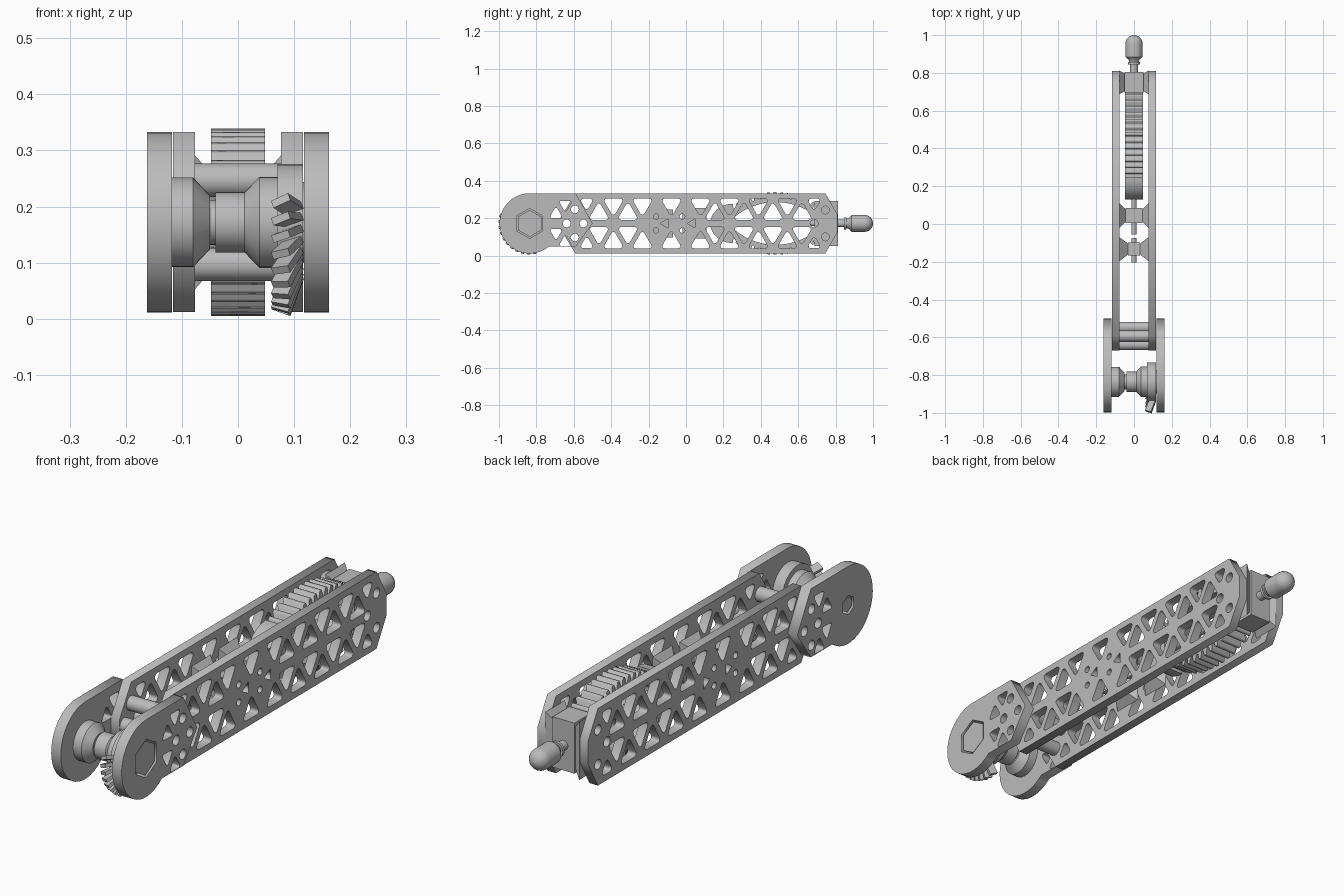
import bpy, bmesh, math
from mathutils import Matrix, Vector

cube = bpy.data.objects.get("Cube")
if cube:
    bpy.data.objects.remove(cube, do_unlink=True)

grey = bpy.data.materials.new("plain_grey")
grey.use_nodes = True
grey.diffuse_color = (0.5, 0.5, 0.5, 1)
grey.node_tree.nodes["Principled BSDF"].inputs["Base Color"].default_value = (0.5, 0.5, 0.5, 1)

MID = 0.172      # height of the long axis
HUB_Y = -0.836   # front pivot
PITCH = 0.155    # truss spacing


def add(name, mesh, smooth=False):
    ob = bpy.data.objects.new(name, mesh)
    bpy.context.scene.collection.objects.link(ob)
    mesh.materials.clear()
    mesh.materials.append(grey)
    if smooth:
        bpy.ops.object.select_all(action="DESELECT")
        ob.select_set(True)
        bpy.context.view_layer.objects.active = ob
        bpy.ops.object.shade_smooth_by_angle(angle=math.radians(35))
    return ob


def ngon(y, z, r, n, turn=0.0):
    return [(y + r * math.cos(turn + math.tau * i / n),
             z + r * math.sin(turn + math.tau * i / n)) for i in range(n)]


def triangle(y, z, r, up, soft=0.012):
    """Rounded triangular hole."""
    pts = []
    for k in range(3):
        a = math.radians((90 if up else -90) + 120 * k)
        cy, cz = y + (r - 2 * soft) * math.cos(a), z + (r - 2 * soft) * math.sin(a)
        for d in (-60, -20, 20, 60):
            b = a + math.radians(d)
            pts.append((cy + soft * math.cos(b), cz + soft * math.sin(b)))
    return pts


def prism(name, loops, x0, x1, smooth=False):
    """Side profile (y, z) with holes, extruded across x."""
    cu = bpy.data.curves.new(name, "CURVE")
    cu.dimensions = "2D"
    cu.fill_mode = "BOTH"
    cu.extrude = abs(x1 - x0) / 2
    for loop in loops:
        sp = cu.splines.new("POLY")
        sp.points.add(len(loop) - 1)
        for p, (y, z) in zip(sp.points, loop):
            p.co = (y, z, 0, 1)
        sp.use_cyclic_u = True
    tmp = bpy.data.objects.new(name + "_curve", cu)
    mesh = bpy.data.meshes.new_from_object(tmp)
    bpy.data.objects.remove(tmp)
    bpy.data.curves.remove(cu)
    mesh.transform(Matrix(((0, 0, 1, (x0 + x1) / 2), (1, 0, 0, 0), (0, 1, 0, 0), (0, 0, 0, 1))))
    return add(name, mesh, smooth)


def lathe(name, profile, axis, centre, n=32, turn=0.0, scale=(1, 1), smooth=True):
    """Revolve (position, radius) steps around the x or y axis."""
    bm = bmesh.new()
    rings = []
    for pos, r in profile:
        ring = []
        for u, v in ngon(0, 0, r, n, turn):
            u, v = u * scale[0], v * scale[1]
            co = Vector((pos, u, v)) if axis == "X" else Vector((u, pos, v))
            ring.append(bm.verts.new(co + Vector(centre)))
        rings.append(ring)
    for a, b in zip(rings, rings[1:]):
        for i in range(n):
            j = (i + 1) % n
            bm.faces.new((a[i], a[j], b[j], b[i]))
    bm.faces.new(rings[0])
    bm.faces.new(rings[-1])
    bmesh.ops.recalc_face_normals(bm, faces=bm.faces)
    mesh = bpy.data.meshes.new(name)
    bm.to_mesh(mesh)
    bm.free()
    return add(name, mesh, smooth)


def box(name, size, matrix):
    bm = bmesh.new()
    bmesh.ops.create_cube(bm, size=1, matrix=matrix @ Matrix.Diagonal((*size, 1)))
    mesh = bpy.data.meshes.new(name)
    bm.to_mesh(mesh)
    bm.free()
    return add(name, mesh)


# Truss side plates
front_bolts = [(-0.594, MID + 0.075), (-0.594, MID - 0.075), (-0.638, MID), (-0.548, MID)]
rear_bolts = [(0.745, MID + 0.072), (0.745, MID - 0.072), (0.685, MID)]
truss = [[(-0.67, 0.14), (-0.592, 0.012), (0.745, 0.012), (0.81, 0.125),
          (0.81, 0.22), (0.745, 0.333), (-0.592, 0.333), (-0.67, 0.204)]]
truss += [ngon(y, z, 0.021, 16) for y, z in front_bolts + rear_bolts]
for k in range(9):
    node = -0.543 + PITCH * k
    for s in (1, -1):
        if 0 < k < 8:
            truss.append(triangle(node, MID + s * 0.1, 0.066, s < 0))
        else:
            inward = 0.012 if k == 0 else -0.012
            truss.append(triangle(node + inward, MID + s * 0.11, 0.045, s < 0))
        if k < 8 and k not in (2, 3):
            truss.append(triangle(node + PITCH / 2, MID + s * 0.052, 0.066, s > 0))
# Small mounting holes of the two middle brackets
for s in (1, -1):
    truss.append(ngon(-0.16, MID + s * 0.037, 0.014, 12))
    truss.append(ngon(-0.02, MID + s * 0.037, 0.014, 12))
for y in (-0.11, 0.035):
    truss.append(ngon(y, MID, 0.028, 3, math.pi))

# Rounded front end plates
end_outline = [(HUB_Y + 0.161 * math.cos(a), MID + 0.161 * math.sin(a))
               for a in (math.radians(90 + 220 * i / 24) for i in range(25))]
end_outline += [(-0.59, 0.048), (-0.5, MID), (-0.59, 0.333)]
end_holes = [ngon(y, z, 0.021, 16) for y, z in front_bolts]
for s in (1, -1):
    end_holes.append(triangle(-0.645, MID + s * 0.1, 0.042, s < 0, 0.008))
    end_holes.append(triangle(-0.695, MID + s * 0.05, 0.042, s > 0, 0.008))

for side, s, hex_r in (("left", 1, 0.08), ("right", -1, 0.04)):
    prism(side + "_truss_plate", truss, s * 0.077, s * 0.116)
    hexagon = ngon(HUB_Y, MID, hex_r, 6, math.pi / 6)
    prism(side + "_end_plate", [end_outline, hexagon] + end_holes, s * 0.118, s * 0.162)
    prism(side + "_hex_plug", [ngon(HUB_Y, MID, hex_r - 0.008, 6, math.pi / 6)], s * 0.11, s * 0.158)

# Tubular spacers between the plates at the front
for y, z in front_bolts:
    prism("front_spacer", [ngon(y, z, 0.03, 24), ngon(y, z, 0.021, 24)], -0.077, 0.077, True)

# Pivot hub with flared ends
lathe("pivot_hub", [(-0.118, 0.08), (-0.08, 0.08), (-0.05, 0.048), (-0.05, 0.04), (-0.04, 0.04),
                    (-0.04, 0.054), (0.012, 0.054), (0.038, 0.081), (0.07, 0.081), (0.07, 0.104),
                    (0.116, 0.104)], "X", (0, HUB_Y, MID))

# Bevel gear teeth on the front lower quarter
for i in range(11):
    a = math.radians(166 + 11.5 * i)
    m = (Matrix.Translation((0.088, HUB_Y, MID)) @ Matrix.Rotation(a, 4, "X")
         @ Matrix.Translation((0, 0.128, 0)) @ Matrix.Rotation(math.radians(20), 4, "Z")
         @ Matrix.Rotation(math.radians(20), 4, "Y"))
    box("gear_tooth", (0.034, 0.07, 0.014), m)

# Shaft brackets: block with flared feet on each plate
for name, y, bx, by, bz, foot in (("front_bracket", -0.133, 0.032, 0.034, 0.04, 0.03),
                                  ("middle_bracket", 0.045, 0.045, 0.04, 0.05, 0.025),
                                  ("rear_bracket", 0.75, 0.05, 0.055, 0.105, 0.0)):
    box(name, (2 * bx, 2 * by, 2 * bz), Matrix.Translation((0, y, MID)))
    for s in (1, -1):
        q = math.sqrt(2)
        wide = 1 + foot / by if foot else 1.15
        lathe(name + "_foot", [(s * bx, 0.85 * q), (s * 0.078, wide * q)], "X", (0, y, MID),
              4, math.pi / 4, (by, bz), False)

# Thin shafts along the middle
for name, y0, y1, r in (("front_shaft", -0.205, -0.075, 0.013), ("drive_shaft", -0.055, 0.16, 0.013),
                        ("centre_rod", 0.2, 0.72, 0.015)):
    lathe(name, [(y0, r), (y1, r)], "Y", (0, 0, MID), 16)

# Rounded cap in front of the bowed racks
cap = [(0.25 + 0.12 * math.cos(a), MID + 0.105 * math.sin(a))
       for a in (math.radians(90 + 180 * i / 16) for i in range(17))]
prism("rack_cap", [cap], -0.048, 0.048, True)

# Bowed toothed racks above and below the rod
TEETH = 15
for name, s in (("upper_rack", 1), ("lower_rack", -1)):
    path = []
    for i in range(TEETH):
        for f, r in ((0.0, 0.37), (0.2, 0.398), (0.6, 0.398), (0.75, 0.37)):
            path.append((-0.68 + 1.36 * (i + f) / TEETH, r))
    path += [(0.68 - 1.36 * i / 20, 0.345) for i in range(21)]
    loop = [(0.48 + r * math.sin(a), MID + s * (r * math.cos(a) - 0.231)) for a, r in path]
    prism(name, [loop], -0.048, 0.048)

# Rounded tip on its stem
tip = [(0.79, 0.02), (0.845, 0.02), (0.845, 0.033), (0.857, 0.033), (0.857, 0.024),
       (0.872, 0.03), (0.885, 0.045), (0.955, 0.045)]
tip += [(0.955 + 0.045 * math.sin(a), 0.045 * math.cos(a))
        for a in (math.radians(15 * i) for i in range(1, 6))]
tip.append((1.0, 0.002))
lathe("rounded_tip", tip, "Y", (0, 0, MID))
